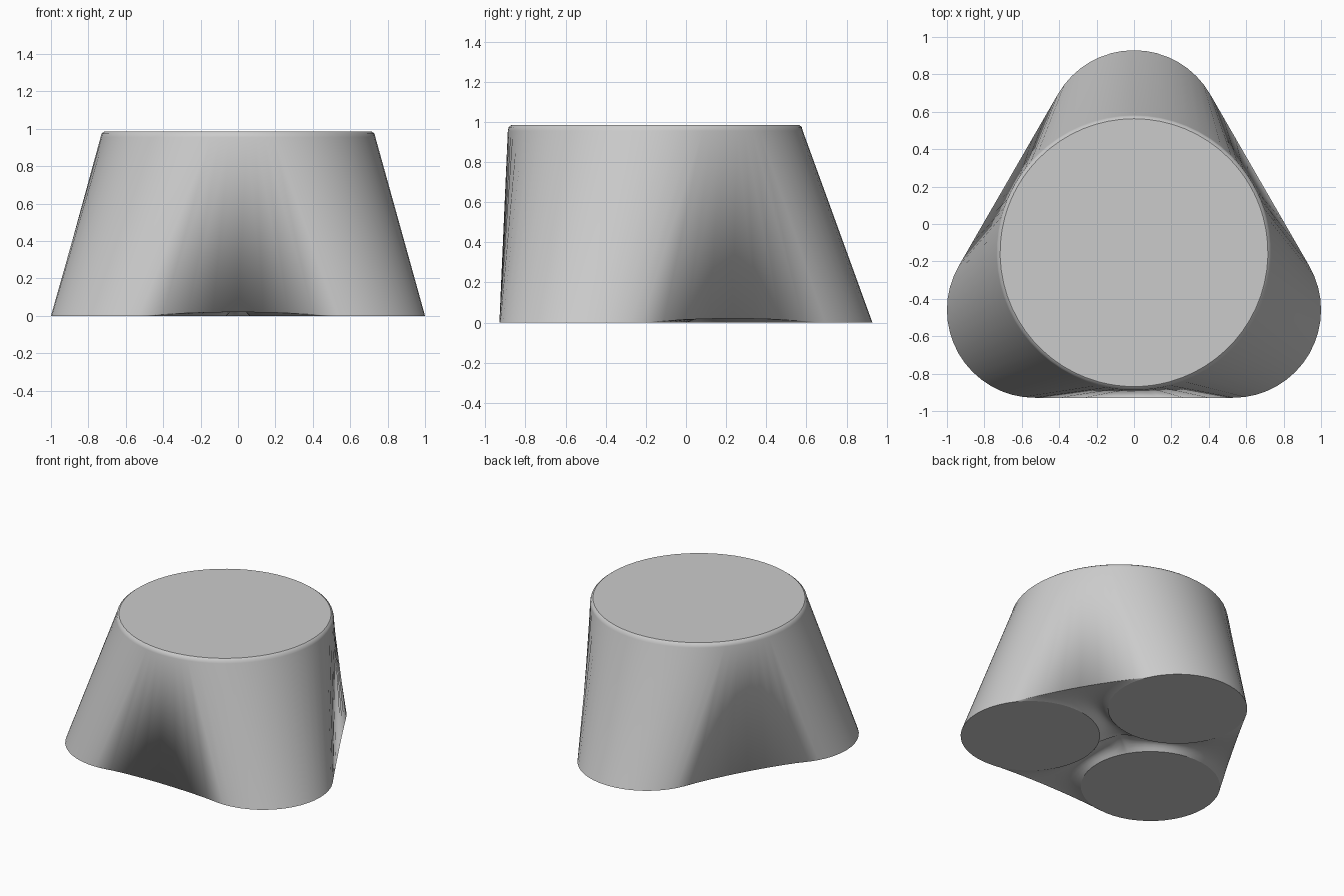
import bpy, bmesh
from math import cos, sin, radians
from mathutils import Vector

if "Cube" in bpy.data.objects:
    bpy.data.objects.remove(bpy.data.objects["Cube"])

CY = -0.153            # shared centre of the three lobes and the top rim
R, D = 0.47, 0.612     # lobe radius, lobe distance from the centre
N, K = 16, 8           # steps per 120 degrees, steps between lobes
W = 45                 # half angle of the top rim fed by each lobe
bm = bmesh.new()


def on_circle(cx, cy, r, deg, z=0.0):
    return Vector((cx + r * cos(radians(deg)), cy + r * sin(radians(deg)), z))


def lobe(i, deg):
    c = on_circle(0, CY, D, 90 + 120 * i)
    return on_circle(c.x, c.y, R, deg)


def span(p, q, t, h):
    v = p.lerp(q, t)
    v.z += h * 4 * t * (1 - t)
    return v


def loft(rows, closed):
    vs = [[bm.verts.new(p) for p in row] for row in rows]
    n = len(rows[0])
    for a, b in zip(vs, vs[1:]):
        for j in range(n if closed else n - 1):
            k = (j + 1) % n
            bm.faces.new((a[j], a[k], b[k], b[j]))
    return vs


# outer wall: rounded triangle at the bottom, circle at the top
base, angles = [], []
for i in range(3):
    phi = 90 + 120 * i
    for j in range(N + 1):
        s = 2 * j / N - 1
        base.append(lobe(i, phi + 60 * s))
        angles.append(phi + W * s)
    p, q = lobe(i, phi + 60), lobe(i + 1, phi + 60)
    for k in range(1, K):
        base.append(span(p, q, k / K, 0.02))
        angles.append(phi + W + (120 - 2 * W) * k / K)
rims = [[on_circle(0, CY, r, a, z) for a in angles]
        for r, z in ((0.735, 0.955), (0.730, 0.974), (0.716, 0.985))]
wall = loft([base] + rims, True)

# round ends: one flat disc on top, three below
bm.faces.new(wall[-1])
for i in range(3):
    bm.faces.new([bm.verts.new(lobe(i, 90 + 120 * i + 120 * j / N)) for j in range(3 * N)])

# underside: arched saddles between neighbouring lobes, meeting in the middle
mid = bm.verts.new((0, CY, 0.07))
for i in range(3):
    phi = 90 + 120 * i
    rows = []
    for j in range(N + 1):
        s = j / N
        p, q = lobe(i, phi + 60 + 120 * s), lobe(i + 1, phi + 60 - 120 * s)
        rows.append([span(p, q, k / K, 0.02 + 0.03 * s) for k in range(K + 1)])
    last = loft(rows, False)[-1]
    for a, b in zip(last, last[1:]):
        bm.faces.new((a, b, mid))

# weld, smooth everything, keep the round rims sharp
bmesh.ops.remove_doubles(bm, verts=bm.verts, dist=0.0003)
bmesh.ops.recalc_face_normals(bm, faces=bm.faces)
for f in bm.faces:
    f.smooth = True
for e in bm.edges:
    zs = [v.co.z for v in e.verts]
    if max(zs) < 1e-5 or min(zs) > 0.9849:
        e.smooth = False

mesh = bpy.data.meshes.new("three_to_one_adapter")
bm.to_mesh(mesh)
bm.free()
obj = bpy.data.objects.new("three_to_one_adapter", mesh)
bpy.context.collection.objects.link(obj)
